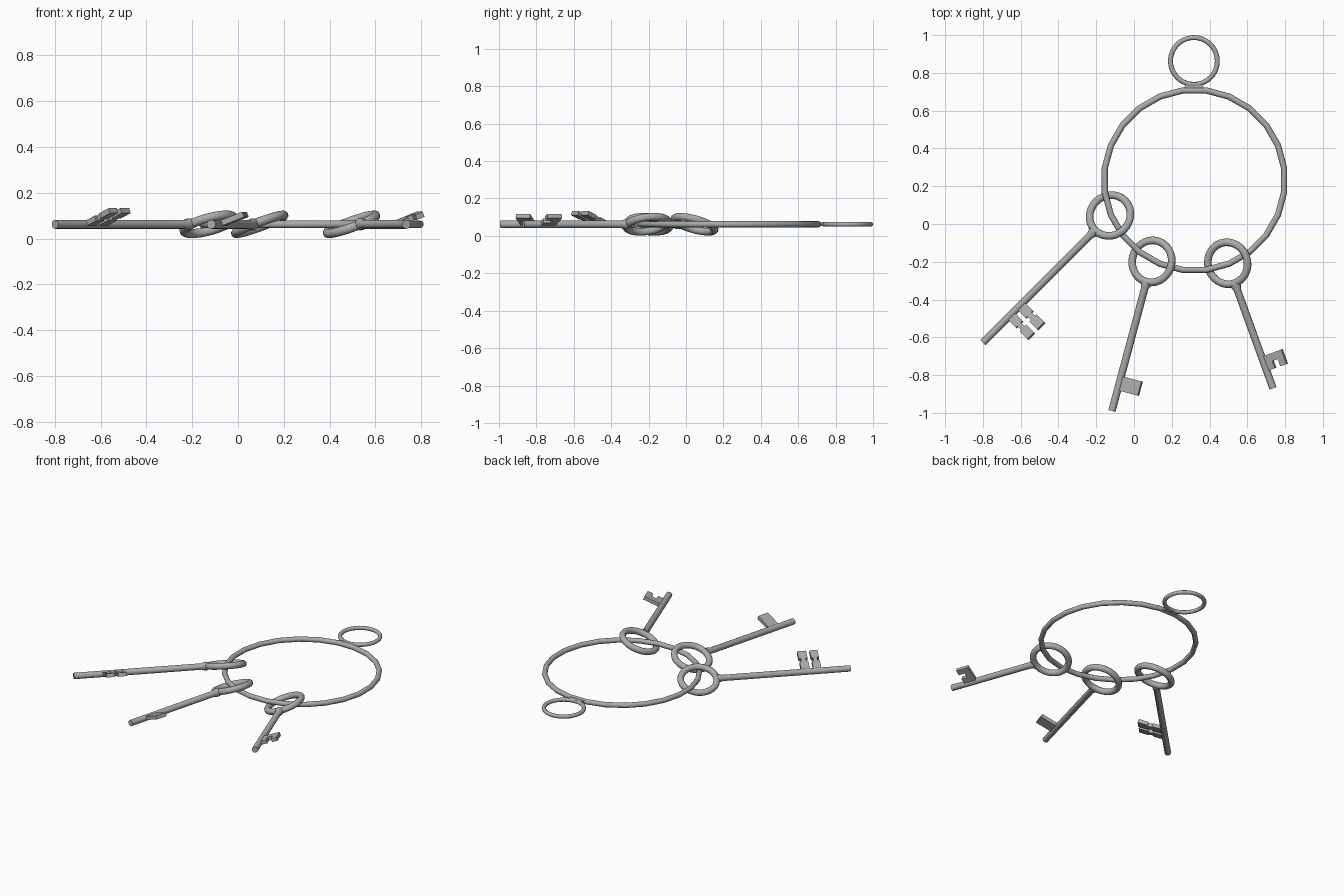
import bpy, bmesh, math
from mathutils import Matrix, Vector

if "Cube" in bpy.data.objects:
    bpy.data.objects.remove(bpy.data.objects["Cube"])

Z = 0.062                      # height of the whole bunch's mid plane
TILT = math.radians(21)        # every key is rolled about its shaft

steel = bpy.data.materials.new("grey steel")
steel.diffuse_color = (0.40, 0.41, 0.41, 1)
steel.use_nodes = True
steel.node_tree.nodes["Principled BSDF"].inputs["Base Color"].default_value = steel.diffuse_color


def finish(name, bm, matrix):
    bmesh.ops.recalc_face_normals(bm, faces=bm.faces)
    me = bpy.data.meshes.new(name)
    bm.to_mesh(me)
    bm.free()
    me.materials.append(steel)
    ob = bpy.data.objects.new(name, me)
    bpy.context.collection.objects.link(ob)
    ob.matrix_world = matrix
    bpy.ops.object.select_all(action='DESELECT')
    ob.select_set(True)
    bpy.context.view_layer.objects.active = ob
    bpy.ops.object.shade_smooth_by_angle(angle=math.radians(40))
    return ob


def torus(name, matrix, major, minor, segs, sides, offset=0.0):
    bm = bmesh.new()
    rows = []
    for i in range(segs):
        a = offset + 2 * math.pi * i / segs
        row = []
        for j in range(sides):
            b = 2 * math.pi * j / sides
            r = major + minor * math.cos(b)
            row.append(bm.verts.new((r * math.cos(a), r * math.sin(a), minor * math.sin(b))))
        rows.append(row)
    for i in range(segs):
        p, q = rows[i], rows[(i + 1) % segs]
        for j in range(sides):
            k = (j + 1) % sides
            bm.faces.new((p[j], q[j], q[k], p[k]))
    return finish(name, bm, matrix)


def plate(name, matrix, outline, thick):
    bm = bmesh.new()
    f = bm.faces.new([bm.verts.new((x, y, -thick / 2)) for x, y in outline])
    ext = bmesh.ops.extrude_face_region(bm, geom=[f])
    moved = [v for v in ext["geom"] if isinstance(v, bmesh.types.BMVert)]
    bmesh.ops.translate(bm, verts=moved, vec=(0, 0, thick))
    return finish(name, bm, matrix)


def rod(name, matrix, stations, sides=12):
    # lathe along local x through (x, radius) stations
    bm = bmesh.new()
    rows = [[bm.verts.new((x, r * math.cos(2 * math.pi * j / sides), r * math.sin(2 * math.pi * j / sides)))
             for j in range(sides)] for x, r in stations]
    for p, q in zip(rows, rows[1:]):
        for j in range(sides):
            k = (j + 1) % sides
            bm.faces.new((p[j], q[j], q[k], p[k]))
    bm.faces.new(rows[0])
    bm.faces.new(rows[-1])
    return finish(name, bm, matrix)


def key(name, head, tip, teeth):
    """Local x runs along the shaft, local y points to the tooth side (raised)."""
    h, t = Vector((*head, Z)), Vector((*tip, Z))
    length = (t - h).length
    u = (t - h).normalized()
    side = Vector((-u.y, u.x, 0))
    v = side * math.cos(TILT) + Vector((0, 0, math.sin(TILT)))
    n = u.cross(v)
    m = Matrix((u, v, n)).transposed().to_4x4()
    m.translation = h
    torus(name + "_bow", m, 0.112, 0.0205, 28, 12)
    rod(name + "_shaft", m, [(0.115, 0.027), (0.132, 0.026), (0.15, 0.02), (length, 0.02)])
    for i, outline in enumerate(teeth):
        plate(f"{name}_tooth_{i + 1}", m, outline, 0.024)


def waisted_bar(a, b):
    # tooth bar with a notch in both long edges
    w = 0.012
    return [(a, 0), (a, 0.075), (a + w, 0.075), (a + w, 0.105), (a, 0.105), (a, 0.168),
            (b, 0.168), (b, 0.105), (b - w, 0.105), (b - w, 0.075), (b, 0.075), (b, 0)]


# main hoop and small hanging loop with its joint
torus("main_hoop", Matrix.Translation((0.32, 0.232, Z)), 0.479, 0.0165, 24, 12, math.radians(7.5))
torus("hanging_loop", Matrix.Translation((0.317, 0.863, Z)), 0.124, 0.013, 40, 10)
plate("loop_joint", Matrix.Translation((0.317, 0, Z)),
      [(-0.062, 0.71), (0.062, 0.71), (0.045, 0.733), (0.04, 0.748), (-0.04, 0.748), (-0.045, 0.733)], 0.02)

# three keys with different teeth
key("long_key", (-0.127, 0.045), (-0.80, -0.628),
    [waisted_bar(0.645, 0.70), waisted_bar(0.722, 0.772)])
key("middle_key", (0.095, -0.198), (-0.117, -0.99),
    [[(0.628, 0), (0.628, 0.122), (0.706, 0.122), (0.706, 0)]])
key("short_key", (0.496, -0.208), (0.736, -0.87),
    [[(0.526, 0), (0.526, 0.123), (0.608, 0.123), (0.608, 0.086), (0.567, 0.086),
      (0.567, 0.053), (0.608, 0.053), (0.608, 0)]])
